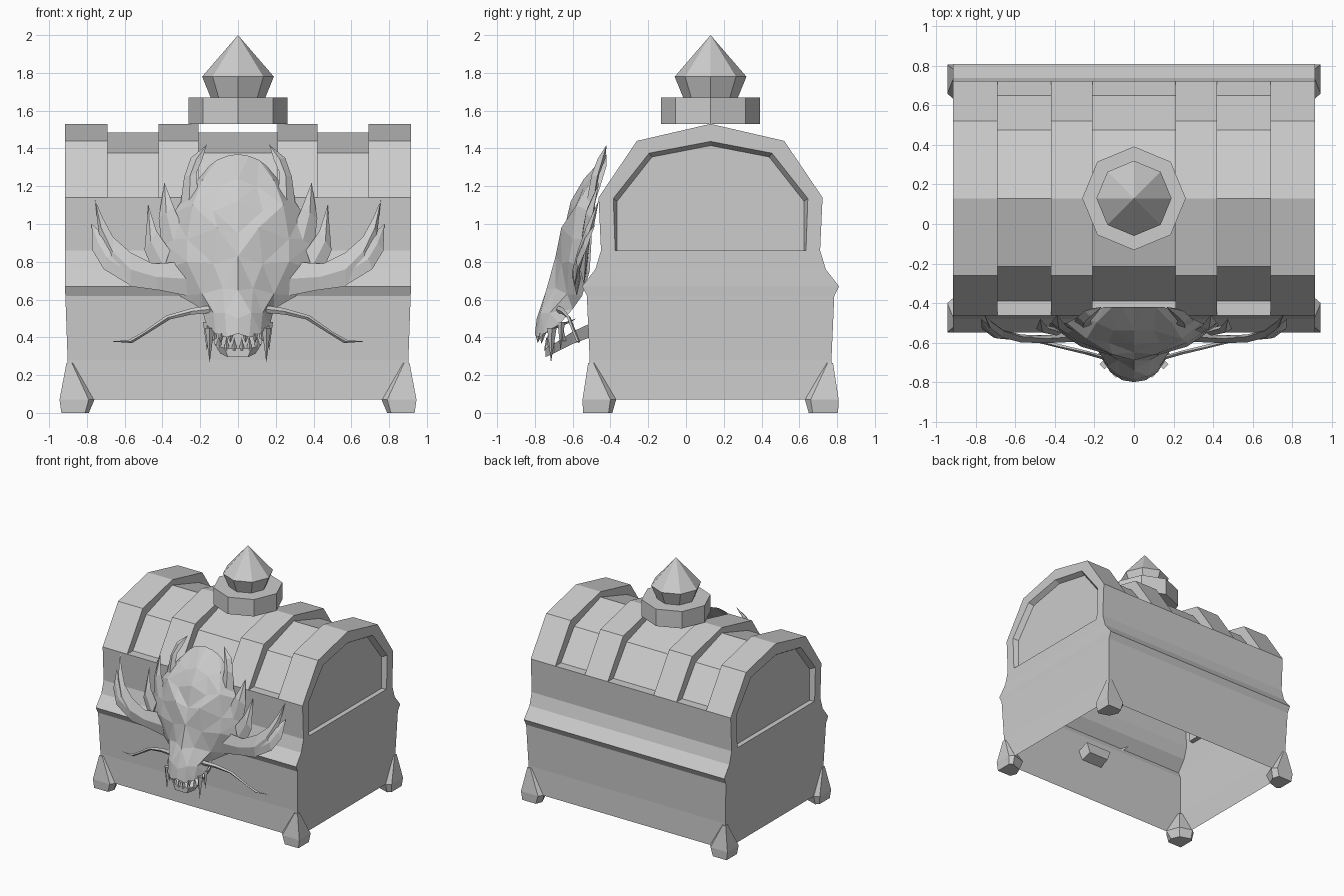
import bpy, bmesh, math
from mathutils import Vector

if "Cube" in bpy.data.objects:
    bpy.data.objects.remove(bpy.data.objects["Cube"], do_unlink=True)

GREY = (0.604, 0.604, 0.604, 1)
mat = bpy.data.materials.new("plain grey")
mat.use_nodes = True
mat.diffuse_color = GREY
bsdf = mat.node_tree.nodes["Principled BSDF"]
bsdf.inputs["Base Color"].default_value = GREY
bsdf.inputs["Roughness"].default_value = 0.8

CY = 0.13  # centre of the chest in y


def build(name, verts, faces, y=0.0, mirror=(), tri=False):
    """Flat-shaded mesh object, optionally mirrored about its origin."""
    bm = bmesh.new()
    vs = [bm.verts.new(v) for v in verts]
    for f in faces:
        bm.faces.new([vs[i] for i in f])
    bmesh.ops.remove_doubles(bm, verts=bm.verts[:], dist=0.0005)
    bmesh.ops.dissolve_degenerate(bm, edges=bm.edges[:], dist=0.0001)
    if tri:
        bmesh.ops.triangulate(bm, faces=bm.faces[:], quad_method='SHORT_EDGE')
    bmesh.ops.recalc_face_normals(bm, faces=bm.faces[:])
    me = bpy.data.meshes.new(name)
    bm.to_mesh(me)
    bm.free()
    me.materials.append(mat)
    ob = bpy.data.objects.new(name, me)
    ob.location.y = y
    bpy.context.scene.collection.objects.link(ob)
    if mirror:
        m = ob.modifiers.new("Mirror", 'MIRROR')
        m.use_axis = ('x' in mirror, 'y' in mirror, False)
        m.merge_threshold = 0.0005
    return ob


def loft(name, rings, caps=(True, True), closed=True, **kw):
    """Skin a list of equal-length rings."""
    n = len(rings[0])
    verts = [p for r in rings for p in r]
    faces = []
    for i in range(len(rings) - 1):
        for j in range(n if closed else n - 1):
            k = (j + 1) % n
            faces.append((i*n + j, i*n + k, (i + 1)*n + k, (i + 1)*n + j))
    if closed and caps[0]:
        faces.append(tuple(range(n))[::-1])
    if closed and caps[1]:
        faces.append(tuple(range(len(verts) - n, len(verts))))
    return build(name, verts, faces, **kw)


def fin(name, stations, t=0.02):
    """Ridged blade through (upper edge, lower edge) pairs, ending in a tip."""
    rings = []
    for p, q in stations[:-1]:
        p, q = Vector(p), Vector(q)
        m, d = (p + q) / 2, Vector((0, t, 0))
        rings.append([p, m - d, q, m + d])
    rings.append([Vector(stations[-1])] * 4)
    return loft(name, rings, (True, False), mirror='x')


def octagon(r, z):
    return [(r*math.cos(i*math.pi/4), r*math.sin(i*math.pi/4), z) for i in range(8)]


# Chest body: open-bottomed shell with a moulding round front and back
body = [(.07, .905, .645), (.28, .902, .64), (.62, .914, .655), (.67, .917, .68),
        (.76, .915, .61), (.86, .915, .58)]
loft("chest_body", [[(-x, -y, z), (x, -y, z), (x, y, z), (-x, y, z)] for z, x, y in body],
     (False, False), y=CY)

# Arched lid: raised bands alternate with sunken strips
high = [(.58, .86), (.593, 1.14), (.593, 1.14), (.39, 1.44), (0, 1.53)]
low = [(.58, .86), (.593, 1.14), (.52, 1.14), (.345, 1.375), (0, 1.485)]


def arch(half):
    return [(-y, z) for y, z in half] + [(y, z) for y, z in half[-2::-1]]


xs = [-.915, -.69, -.42, -.21, .21, .42, .69, .915]
rings = []
for i in range(7):
    prof = arch(low if i % 2 else high)
    rings += [[(x, y, z) for y, z in prof] for x in (xs[i], xs[i + 1])]
loft("lid", rings, closed=False, y=CY)

# Lid ends: rim around a sunken arched panel
rim = arch([(.58, .86), (.593, 1.14), (.39, 1.44), (0, 1.53)])
edge = arch([(.505, .86), (.515, 1.135), (.325, 1.375), (0, 1.437)])
floor = arch([(.495, .86), (.495, 1.12), (.31, 1.355), (0, 1.415)])
verts = [(x, y, z) for x, p in ((.915, rim), (.915, edge), (.875, floor)) for y, z in p]
faces = [(j, j + 1, j + 8, j + 7) for j in range(6)]
faces += [(7 + j, 7 + (j + 1) % 7, 14 + (j + 1) % 7, 14 + j) for j in range(7)]
faces.append(tuple(range(14, 21)))
build("lid_end_panels", verts, faces, y=CY, mirror='x')

# Corner feet
foot = [
    [(.79, -.62), (.81, -.675), (.935, -.675), (.935, -.54), (.91, -.52), (.82, -.55)],
    [(.76, -.64), (.79, -.678), (.945, -.678), (.945, -.53), (.91, -.50), (.80, -.53)],
    [(.875, -.64), (.88, -.648), (.908, -.648), (.908, -.62), (.90, -.615), (.88, -.625)]]
loft("feet", [[(x, y, z) for x, y in r] for r, z in zip(foot, (0, .07, .265))],
     y=CY, mirror='xy')

# Finial on the lid
loft("finial_collar", [octagon(.262, 1.53), octagon(.262, 1.67)], y=CY)
loft("finial_gem", [octagon(.145, 1.67), octagon(.19, 1.78), octagon(.0001, 2.0)],
     (True, False), y=CY)

# Beast head: half mask, crown to palate, centre line to edge
head = [
    [(0, -.42, 1.37), (.06, -.42, 1.36), (.11, -.42, 1.34), (.15, -.42, 1.31)],
    [(0, -.54, 1.24), (.10, -.54, 1.20), (.19, -.50, 1.23), (.26, -.46, 1.18)],
    [(0, -.61, 1.12), (.13, -.60, 1.07), (.24, -.58, 1.10), (.34, -.50, 1.06)],
    [(0, -.65, .95), (.11, -.66, .98), (.27, -.60, .92), (.42, -.50, .92)],
    [(0, -.69, .83), (.13, -.66, .79), (.27, -.62, .80), (.43, -.51, .75)],
    [(0, -.74, .65), (.08, -.69, .66), (.19, -.63, .63), (.31, -.55, .62)],
    [(0, -.79, .50), (.07, -.77, .53), (.13, -.72, .53), (.19, -.60, .55)],
    [(0, -.80, .42), (.06, -.79, .40), (.12, -.75, .42), (.17, -.67, .47)],
    [(0, -.62, .48), (.05, -.62, .48), (.10, -.61, .48), (.16, -.58, .50)]]
loft("beast_head", head, closed=False, mirror='x', tri=True)

# Crown horns and cheek spikes
fin("crown_horns", [((.21, -.52, 1.13), (.31, -.50, 1.06)), ((.22, -.49, 1.27), (.285, -.47, 1.25)),
                    ((.19, -.455, 1.34), (.25, -.44, 1.35)), (.165, -.42, 1.42)])
fin("temple_spikes", [((.28, -.55, .95), (.40, -.52, .85)), ((.34, -.52, 1.09), (.42, -.50, 1.03)),
                      (.39, -.46, 1.22)])
fin("cheek_spikes", [((.36, -.55, .86), (.42, -.54, .68)), ((.43, -.53, .96), (.495, -.53, .86)),
                     (.475, -.48, 1.10)])

# Broad ears with two points
fin("ears", [((.28, -.57, .80), (.27, -.58, .62)), ((.45, -.58, .79), (.42, -.585, .65)),
             ((.57, -.57, .85), (.57, -.59, .67)), ((.66, -.54, .93), (.67, -.57, .78)),
             ((.715, -.50, 1.03), (.735, -.52, .93)), (.757, -.46, 1.13)])
fin("ear_lobes", [((.56, -.57, .80), (.56, -.59, .67)), ((.67, -.56, .87), (.71, -.575, .76)),
                  ((.71, -.53, .94), (.77, -.53, .86)), (.775, -.48, 1.0)], .012)

# Whiskers
fin("whiskers", [((.14, -.68, .57), (.14, -.68, .53)), ((.24, -.65, .555), (.25, -.65, .52)),
                 ((.38, -.62, .515), (.36, -.62, .495)), ((.50, -.59, .43), (.48, -.59, .42)),
                 ((.58, -.57, .385), (.56, -.57, .37)), (.68, -.56, .378)], .01)

# Lower jaw, reaching back through the chest front
jaw = [(-.43, .12, .43, .51), (-.60, .135, .365, .43), (-.70, .125, .315, .365),
       (-.745, .07, .295, .34)]
loft("lower_jaw", [[(-w, y, t), (-w*.75, y, b), (w*.75, y, b), (w, y, t)] for y, w, b, t in jaw])

# Teeth: (base x, base y, base z, tip z, radius)
teeth = [(.02, -.735, .33, .40, .017), (.06, -.73, .33, .41, .017), (.10, -.705, .35, .42, .017),
         (.125, -.65, .38, .47, .016), (.15, -.71, .45, .265, .025), (.165, -.66, .48, .33, .02),
         (.09, -.76, .42, .365, .018), (.04, -.78, .41, .37, .016)]
verts, faces = [], []
for x, y, z0, z1, r in teeth:
    n = len(verts)
    verts += [(x - r, y, z0), (x, y - r, z0), (x + r, y, z0), (x, y + r, z0), (x, y - .005, z1)]
    faces += [(n + j, n + (j + 1) % 4, n + 4) for j in range(4)] + [(n + 3, n + 2, n + 1, n)]
build("teeth", verts, faces, mirror='x')
